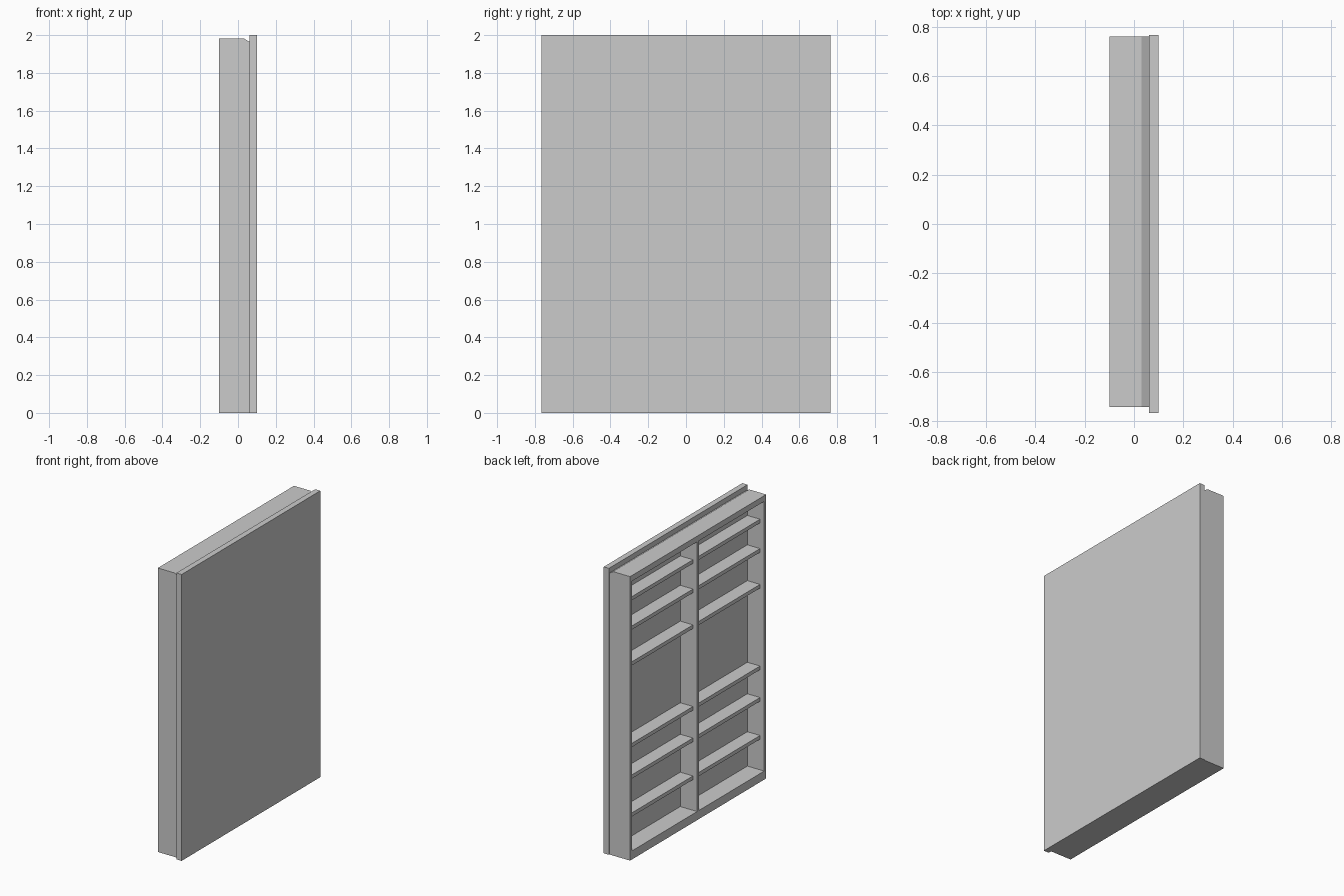
import bpy

if "Cube" in bpy.data.objects:
    bpy.data.objects.remove(bpy.data.objects["Cube"])


def prism(name, profile, y0, y1):
    """Extrude an x-z profile along y."""
    n = len(profile)
    verts = [(x, y, z) for y in (y0, y1) for x, z in profile]
    faces = [tuple(range(n)), tuple(range(2 * n - 1, n - 1, -1))]
    faces += [(i, i + n, (i + 1) % n + n, (i + 1) % n) for i in range(n)]
    mesh = bpy.data.meshes.new(name)
    mesh.from_pydata(verts, [], faces)
    obj = bpy.data.objects.new(name, mesh)
    bpy.context.collection.objects.link(obj)
    return obj


def board(name, x, y, z):
    return prism(name, [(x[0], z[0]), (x[1], z[0]), (x[1], z[1]), (x[0], z[1])], *y)


# Overall case limits
BACK, INNER, JOIN, FRONT = -0.1, 0.03, 0.06, 0.1
Y0, Y1, TOP = -0.742, 0.76, 1.983
T = 0.022
MID = (Y0 + Y1) / 2

# Large flat door panel
board("door_panel", (JOIN, FRONT), (-0.765, 0.765), (0, 2))

# Backing board with sloped clearance along the top
prism("backing_board", [(INNER, 0), (JOIN, 0), (JOIN, 1.965), (INNER, TOP)], Y0, Y1)

# Case frame
board("side_front", (BACK, INNER), (Y0, Y0 + T), (0, TOP))
board("side_back", (BACK, INNER), (Y1 - T, Y1), (0, TOP))
board("top_board", (BACK, INNER), (Y0 + T, Y1 - T), (TOP - 0.04, TOP))
board("bottom_board", (BACK, INNER), (Y0 + T, Y1 - T), (0, 0.06))
board("divider", (BACK, INNER), (MID - T / 2, MID + T / 2), (0.06, TOP - 0.04))

# Recessed shelves in both bays
bays = [(Y0 + T, MID - T / 2), (MID + T / 2, Y1 - T)]
for bay in bays:
    for z in (0.30, 0.565, 0.785, 1.355, 1.605, 1.81):
        board("shelf", (-0.068, INNER), bay, (z - 0.026, z))
